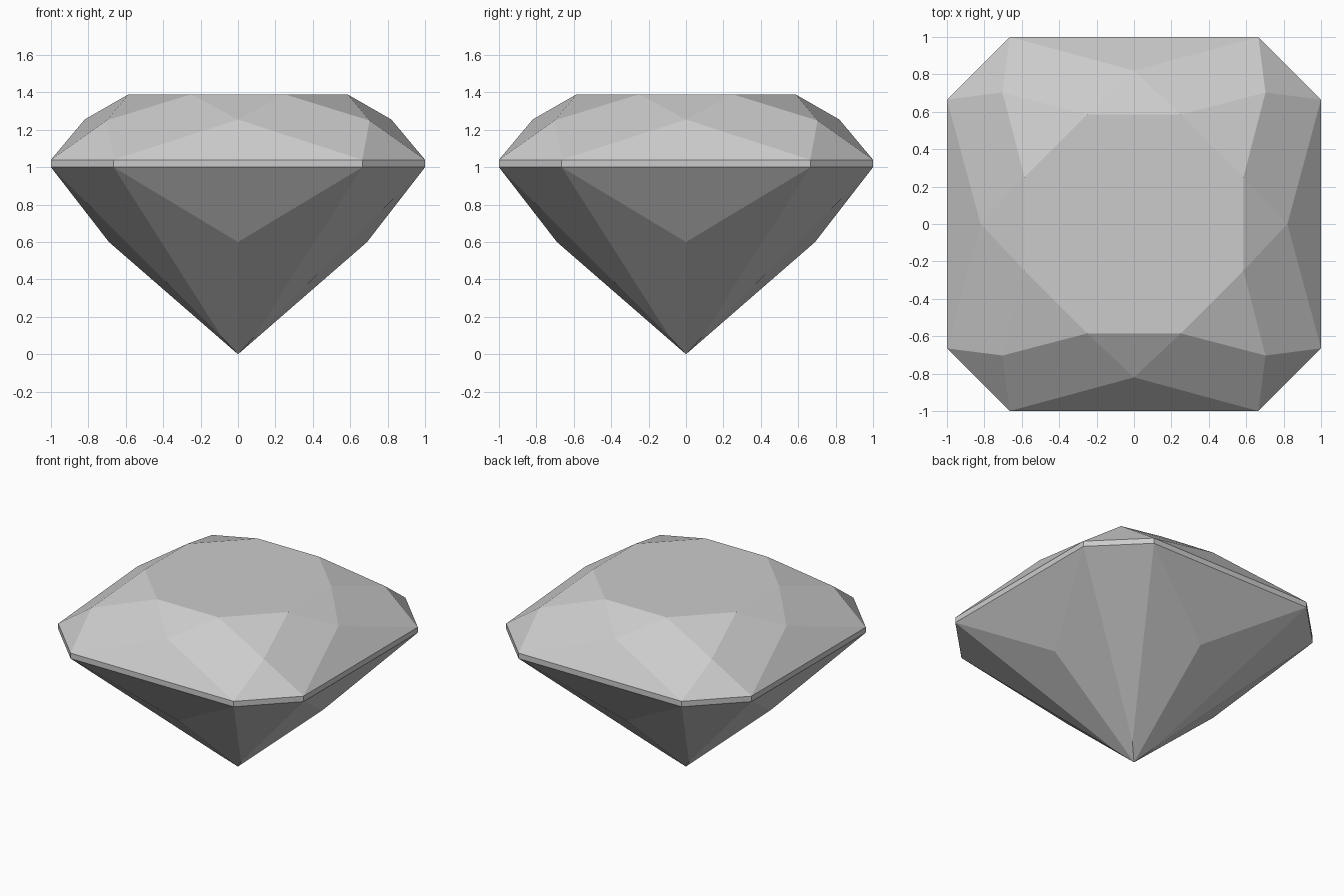
import bpy
import bmesh
from math import pi
from mathutils import Matrix, Vector

cube = bpy.data.objects.get("Cube")
if cube:
    bpy.data.objects.remove(cube, do_unlink=True)

grey = bpy.data.materials.new("pale grey")
grey.use_nodes = True
colour = (0.6, 0.6, 0.6, 1)
grey.diffuse_color = colour
grey.node_tree.nodes["Principled BSDF"].inputs["Base Color"].default_value = colour

# Corner points of the front quarter; each facet is spun four times round z
P = {
    "table": (0.25, -0.585, 1.39),
    "table_side": (0.585, -0.25, 1.39),
    "crown": (0, -0.82, 1.255),
    "crown_corner": (0.703, -0.703, 1.25),
    "rim": (0.665, -1, 1.04),
    "rim_side": (1, -0.665, 1.04),
    "belt": (0.665, -1, 1),
    "belt_side": (1, -0.665, 1),
    "pavilion": (0, -0.69, 0.6),
    "low_corner": (0.085, -0.085, 0.091),
    "tip": (0, 0, 0),
}
P = {name: Vector(co) for name, co in P.items()}


def flip(name):
    """Left-hand twin of a named point."""
    x, y, z = P[name]
    return Vector((-x, y, z))


def names(text):
    return [P[n] for n in text.split()]


facets = [
    # crown: main, star and corner facets
    [flip("rim"), P["rim"], P["crown"]],
    [P["crown"], P["table"], flip("table")],
    names("rim rim_side crown_corner"),
    names("crown_corner table_side table"),
    # girdle band
    [flip("belt"), P["belt"], P["rim"], flip("rim")],
    names("belt belt_side rim_side rim"),
    # pavilion: main and corner facets
    [P["belt"], flip("belt"), P["pavilion"]],
    names("belt_side belt low_corner"),
]
# kite facets on both sides of the quarter
for kite in ("rim crown_corner table crown", "belt pavilion tip low_corner"):
    facets.append(names(kite))
    facets.append([flip(n) for n in reversed(kite.split())])

bm = bmesh.new()
table = []
for i in range(4):
    spin = Matrix.Rotation(i * pi / 2, 3, 'Z')
    for facet in facets:
        bm.faces.new([bm.verts.new(spin @ p) for p in facet])
    table += [spin @ flip("table"), spin @ P["table"]]
bm.faces.new([bm.verts.new(p) for p in table])

# Weld the facets into one closed stone
bmesh.ops.remove_doubles(bm, verts=bm.verts, dist=0.0005)
bmesh.ops.recalc_face_normals(bm, faces=bm.faces)
mesh = bpy.data.meshes.new("cut_gemstone")
bm.to_mesh(mesh)
bm.free()
mesh.materials.append(grey)
gem = bpy.data.objects.new("cut_gemstone", mesh)
bpy.context.collection.objects.link(gem)
